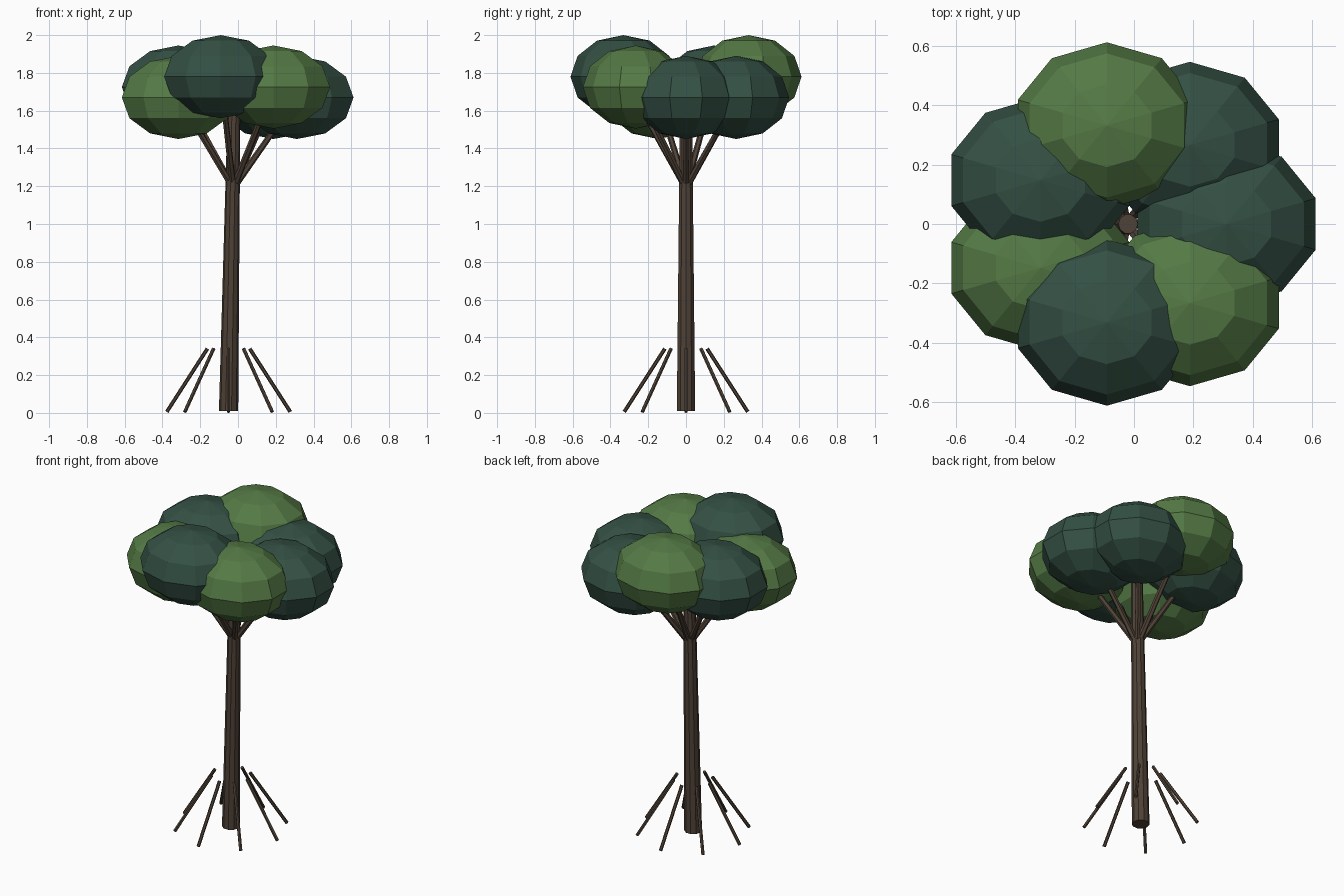
import bpy
import bmesh
import math
from mathutils import Vector, Matrix

if "Cube" in bpy.data.objects:
    bpy.data.objects.remove(bpy.data.objects["Cube"])


def material(name, color):
    m = bpy.data.materials.new(name)
    m.diffuse_color = (*color, 1)
    m.use_nodes = True
    m.node_tree.nodes["Principled BSDF"].inputs["Base Color"].default_value = m.diffuse_color
    return m


bark = material("bark", (0.08, 0.055, 0.038))
dark_leaf = material("dark_leaf", (0.034, 0.08, 0.058))
light_leaf = material("light_leaf", (0.09, 0.195, 0.06))


def add_object(name, bm, mat):
    bmesh.ops.recalc_face_normals(bm, faces=bm.faces)
    mesh = bpy.data.meshes.new(name)
    bm.to_mesh(mesh)
    bm.free()
    mesh.materials.append(mat)
    obj = bpy.data.objects.new(name, mesh)
    bpy.context.collection.objects.link(obj)
    return obj


def rod(name, start, end, r1, r2, sides):
    """Straight tapered stick between two points."""
    start, end = Vector(start), Vector(end)
    axis = end - start
    bm = bmesh.new()
    bmesh.ops.create_cone(bm, cap_ends=True, segments=sides, radius1=r1,
                          radius2=r2, depth=axis.length)
    turn = axis.to_track_quat('Z', 'Y').to_matrix().to_4x4()
    bm.transform(Matrix.Translation((start + end) / 2) @ turn)
    return add_object(name, bm, bark)


# Trunk: stacked ten-sided rings, leaning slightly and tapering
SIDES, STEPS = 10, 6
bm = bmesh.new()
rings = []
for s in range(STEPS + 1):
    t = s / STEPS
    x, z, r = -0.05 + 0.03 * t, 0.01 + 1.67 * t, 0.051 - 0.018 * t
    rings.append([bm.verts.new((x + r * math.cos(a), r * math.sin(a), z))
                  for a in (2 * math.pi * k / SIDES for k in range(SIDES))])
for low, high in zip(rings, rings[1:]):
    for k in range(SIDES):
        n = (k + 1) % SIDES
        bm.faces.new((low[k], low[n], high[n], high[k]))
bm.faces.new(rings[0][::-1])
bm.faces.new(rings[-1])
add_object("trunk", bm, bark)

# Seven branches, each carrying a leaf clump
for i in range(7):
    a = -2 * math.pi * i / 7
    centre = Vector((-0.018 + 0.33 * math.cos(a), 0.34 * math.sin(a),
                     1.67 + 0.055 * (i % 3)))
    rod(f"branch_{i + 1}", (-0.025, 0, 1.19), centre, 0.018, 0.014, 6)
    bm = bmesh.new()
    bmesh.ops.create_uvsphere(bm, u_segments=10, v_segments=6, radius=1)
    bm.transform(Matrix.Translation(centre) @ Matrix.Diagonal((0.315, 0.28, 0.22, 1)))
    add_object(f"leaf_clump_{i + 1}", bm, light_leaf if i % 2 else dark_leaf)

# Eight slanted prop roots standing around the trunk
for i in range(8):
    a = math.pi * i / 4
    c, s = math.cos(a), math.sin(a)
    rod(f"prop_root_{i + 1}", (-0.05 + 0.327 * c, 0.327 * s, 0.0055),
        (-0.05 + 0.112 * c, 0.112 * s, 0.34), 0.01, 0.01, 6)
